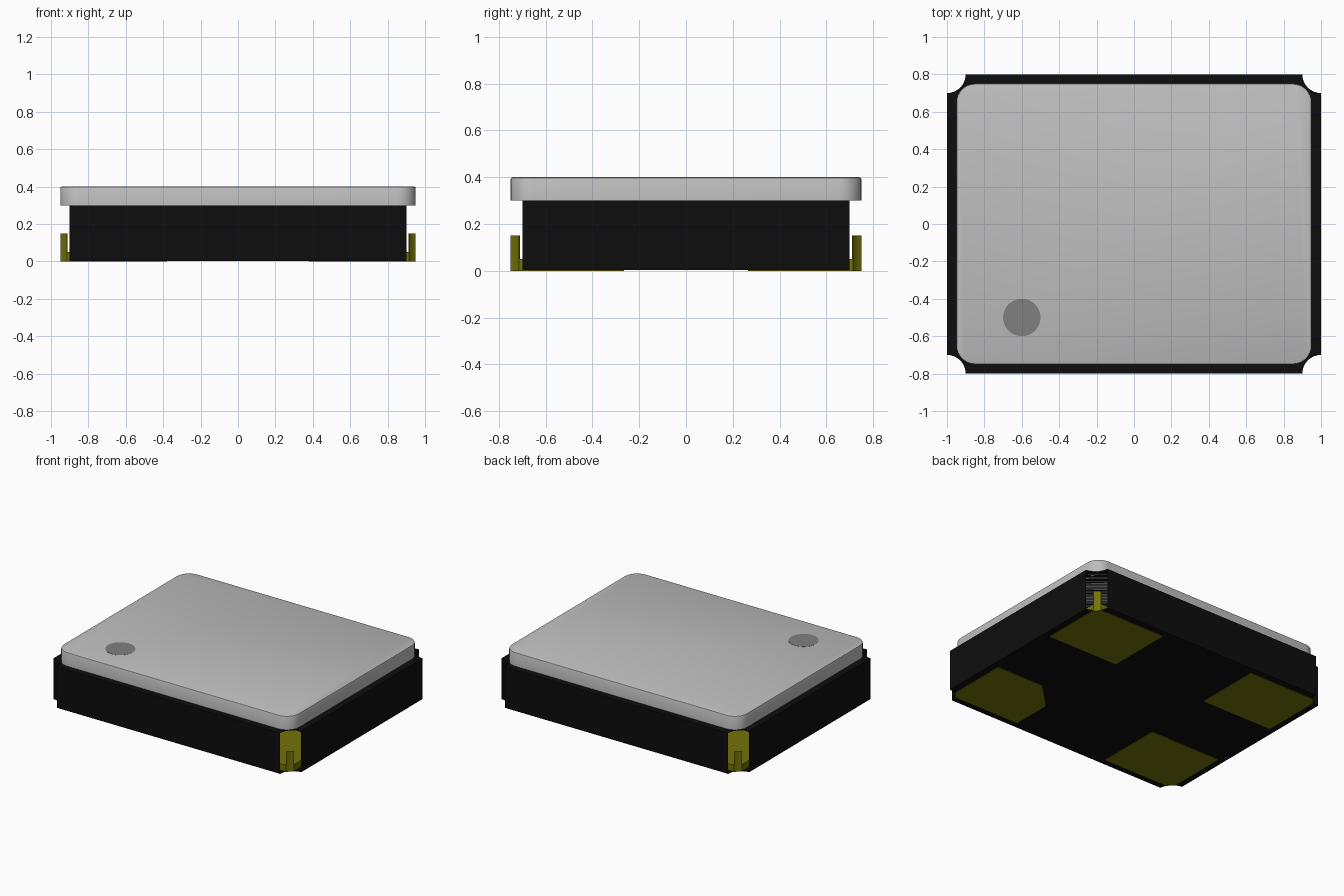
import bpy, bmesh, math

cube = bpy.data.objects.get("Cube")
if cube:
    bpy.data.objects.remove(cube, do_unlink=True)


def material(name, rgb):
    m = bpy.data.materials.new(name)
    m.use_nodes = True
    m.diffuse_color = (*rgb, 1)
    m.node_tree.nodes["Principled BSDF"].inputs["Base Color"].default_value = (*rgb, 1)
    return m


BLACK = material("black ceramic", (0.004, 0.004, 0.004))
SILVER = material("silver metal", (0.522, 0.522, 0.522))
GREY = material("grey mark", (0.214, 0.214, 0.214))
GOLD = material("dull gold", (0.171, 0.168, 0.003))


def arc(cx, cy, r, a0, a1, n=8):
    """Points on a circular arc, angles in degrees."""
    angles = [math.radians(a0 + (a1 - a0) * i / n) for i in range(n + 1)]
    return [(cx + r * math.cos(a), cy + r * math.sin(a)) for a in angles]


def prism(name, outline, z0, z1, mat, open_test=None, bevel=0):
    """Extrude an outline upwards; leave out side faces chosen by open_test."""
    bm = bmesh.new()
    low = [bm.verts.new((x, y, z0)) for x, y in outline]
    high = [bm.verts.new((x, y, z1)) for x, y in outline]
    bm.faces.new(low)
    bm.faces.new(high)
    n = len(outline)
    for i in range(n):
        j = (i + 1) % n
        bm.faces.new((low[i], low[j], high[j], high[i]))
    bmesh.ops.recalc_face_normals(bm, faces=bm.faces)
    if bevel:
        rim = [e for e in bm.edges if all(v.co.z > z1 - 1e-5 for v in e.verts)]
        bmesh.ops.bevel(bm, geom=rim, offset=bevel, segments=2, profile=0.5, affect='EDGES')
    if open_test:
        gone = [f for f in bm.faces if open_test(f)]
        bmesh.ops.delete(bm, geom=gone, context='FACES_ONLY')
    mesh = bpy.data.meshes.new(name)
    bm.to_mesh(mesh)
    bm.free()
    mesh.materials.append(mat)
    obj = bpy.data.objects.new(name, mesh)
    bpy.context.collection.objects.link(obj)
    return obj


def smooth(obj):
    bpy.ops.object.select_all(action='DESELECT')
    obj.select_set(True)
    bpy.context.view_layer.objects.active = obj
    bpy.ops.object.shade_smooth_by_angle(angle=math.radians(35))


HX, HY, NOTCH = 1.0, 0.8, 0.1      # body half sizes and corner notch radius
PX, PY = 0.95, 0.75                # outer limits of lid and pads

# Hollow ceramic body, with open scooped corners
body_outline = (arc(HX, HY, NOTCH, 270, 180) + arc(-HX, HY, NOTCH, 0, -90)
                + arc(-HX, -HY, NOTCH, 90, 0) + arc(HX, -HY, NOTCH, 180, 90))


def in_notch(face):
    c = face.calc_center_median()
    return abs(c.x) > HX - NOTCH + 1e-4 and abs(c.y) > HY - NOTCH + 1e-4


prism("ceramic_body", body_outline, 0.003, 0.3, BLACK, in_notch)

# Metal lid with rounded corners and a softened top rim
R = 0.1
lid_outline = (arc(PX - R, PY - R, R, 0, 90) + arc(R - PX, PY - R, R, 90, 180)
               + arc(R - PX, R - PY, R, 180, 270) + arc(PX - R, R - PY, R, 270, 360))
smooth(prism("metal_lid", lid_outline, 0.3, 0.4, SILVER, bevel=0.008))

# Round orientation mark on the lid
prism("orientation_mark", arc(-0.6, -0.5, 0.1, 0, 350, 35), 0.399, 0.401, GREY)

# Contact pads with a curved strip rising in each corner scoop
a_start = 180 + math.degrees(math.asin((HY - PY) / NOTCH))
a_end = 270 - math.degrees(math.asin((HX - PX) / NOTCH))
scoop = arc(HX, HY, NOTCH, a_start, a_end)
scoop_back = arc(HX, HY, NOTCH + 0.003, a_end, a_start)
IX, IY, CUT = 0.38, 0.265, 0.19
for sx, sy, label in ((1, 1, "back_left"), (-1, 1, "back_right"),
                      (1, -1, "front_left"), (-1, -1, "front_right")):
    inner = [(IX, IY)]
    if label == "front_left":      # the first pad has a clipped inner corner
        inner = [(IX + CUT, IY), (IX, IY + CUT)]
    pad = scoop + [(PX, IY)] + inner + [(IX, PY)]
    prism("contact_pad_" + label, [(sx * x, sy * y) for x, y in pad], 0, 0.05, GOLD)
    strip = prism("corner_strip_" + label,
                  [(sx * x, sy * y) for x, y in scoop + scoop_back], 0, 0.15, GOLD)
    smooth(strip)
